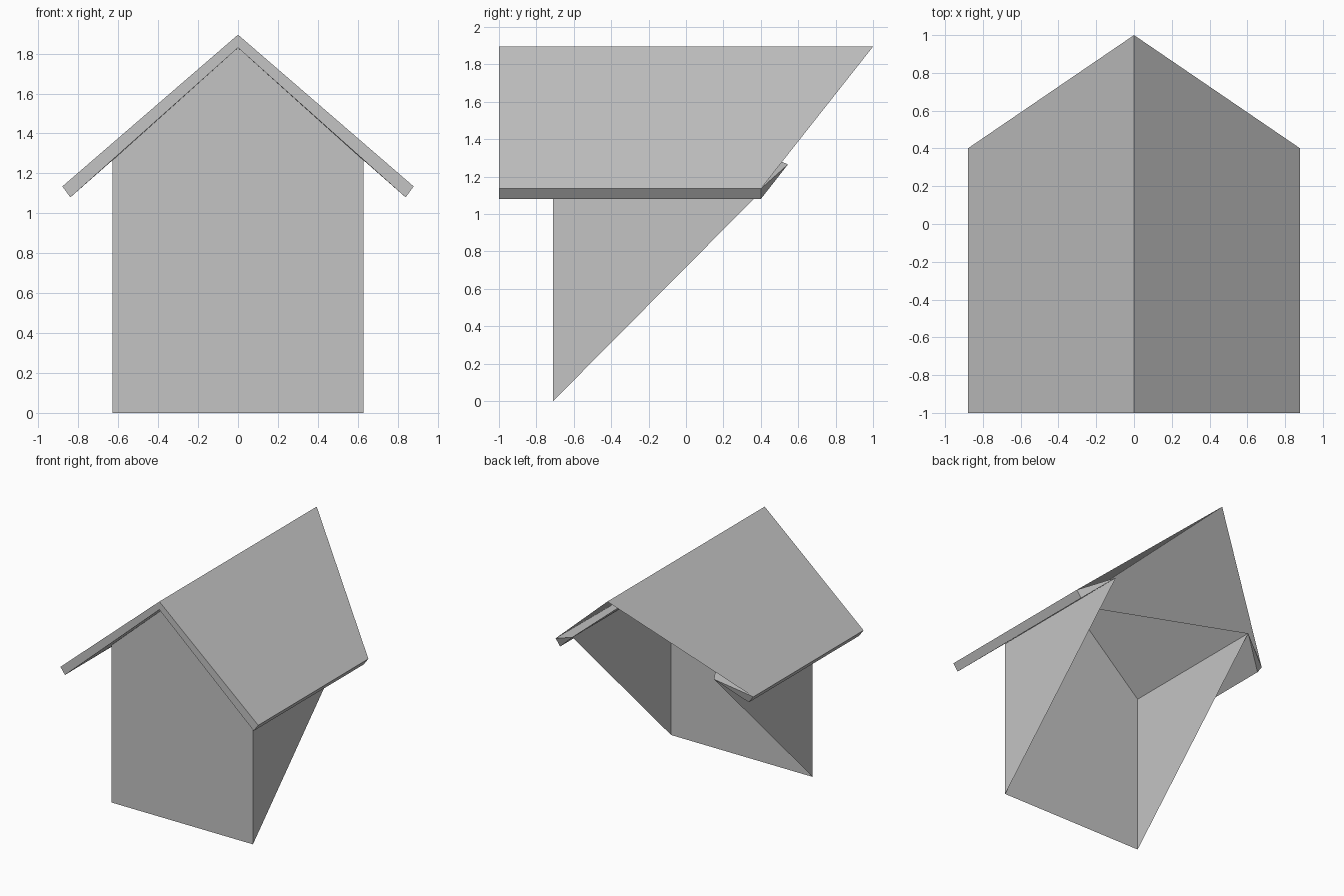
import bpy
import bmesh

cube = bpy.data.objects.get("Cube")
if cube:
    bpy.data.objects.remove(cube, do_unlink=True)

grey = bpy.data.materials.new("plain grey")
grey.use_nodes = True
colour = (0.55, 0.55, 0.55, 1)
grey.diffuse_color = colour
grey.node_tree.nodes["Principled BSDF"].inputs["Base Color"].default_value = colour

# Main dimensions
HALF = 0.63            # half width of the walls
WALL_Y = -0.71         # front wall plane
WALL_TOP = 1.265       # side wall height
PEAK = 1.83            # underside of the ridge
RIDGE = 1.895          # top of the ridge
FRONT, BACK = -1.0, 1.0


def build(name, points, faces):
    """Make one flat-shaded object from named points and faces."""
    bm = bmesh.new()
    verts = {key: bm.verts.new(co) for key, co in points.items()}
    for face in faces:
        bm.faces.new([verts[key] for key in face.split()])
    mesh = bpy.data.meshes.new(name)
    bm.to_mesh(mesh)
    bm.free()
    mesh.materials.append(grey)
    obj = bpy.data.objects.new(name, mesh)
    bpy.context.collection.objects.link(obj)
    return obj


# Gabled front wall
build("front_wall", {
    "a": (-HALF, WALL_Y, 0), "b": (HALF, WALL_Y, 0),
    "c": (HALF, WALL_Y, WALL_TOP), "d": (0, WALL_Y, PEAK),
    "e": (-HALF, WALL_Y, WALL_TOP)}, ["a b c d e"])

# Triangular cheek walls and roof slopes, one pair per side
for side, s in (("left", 1), ("right", -1)):
    tail = (s * HALF, 0.545, WALL_TOP)
    wall = build(side + "_wall", {
        "foot": (s * HALF, WALL_Y, 0), "tail": tail,
        "corner": (s * HALF, WALL_Y, WALL_TOP)}, ["foot tail corner"])

    # Roof slab whose underside runs from the wall tail to the front gable peak
    roof = build(side + "_roof", {
        "ridge_front": (0, FRONT, RIDGE), "ridge_back": (0, BACK, RIDGE),
        "eave_front": (s * 0.88, FRONT, 1.135), "eave_back": (s * 0.88, 0.4, 1.135),
        "low_front": (s * 0.84, FRONT, 1.08), "low_back": (s * 0.84, 0.4, 1.08),
        "peak_front": (0, FRONT, PEAK), "peak_wall": (0, WALL_Y, PEAK),
        "tail": tail}, [
        "ridge_front eave_front eave_back ridge_back",
        "eave_front low_front low_back eave_back",
        "ridge_front peak_front low_front eave_front",
        "peak_front peak_wall tail low_back low_front",
        "eave_back low_back tail",
        "eave_back tail peak_wall",
        "eave_back peak_wall ridge_back"])
    if s < 0:
        for obj in (wall, roof):
            obj.data.flip_normals()
